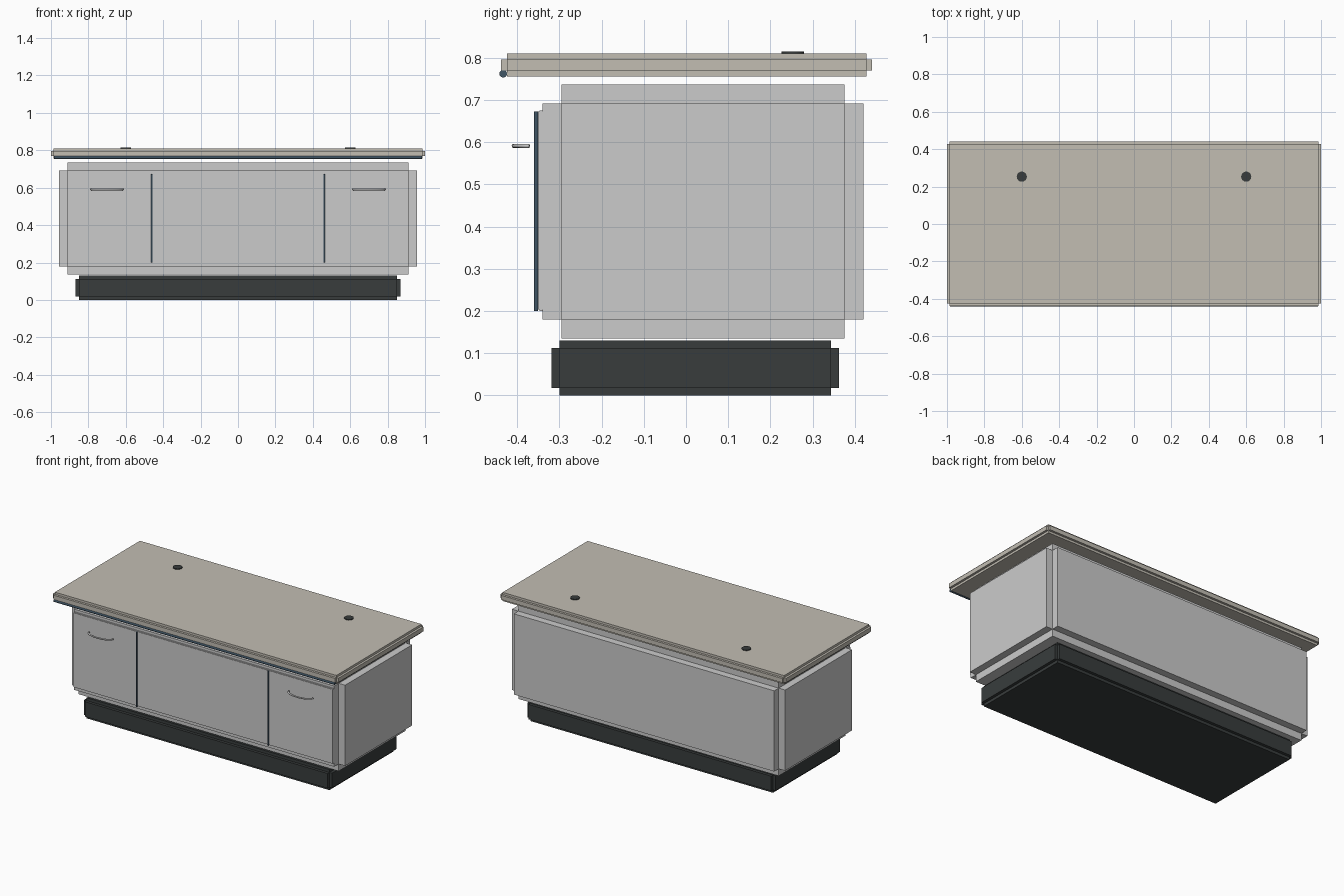
import bpy, bmesh, math
from mathutils import Matrix, Vector

if "Cube" in bpy.data.objects:
    bpy.data.objects.remove(bpy.data.objects["Cube"])


def material(name, rgb):
    m = bpy.data.materials.new(name)
    m.diffuse_color = (*rgb, 1)
    m.use_nodes = True
    m.node_tree.nodes["Principled BSDF"].inputs["Base Color"].default_value = m.diffuse_color
    return m


stone = material("worktop_beige", (0.54, 0.51, 0.45))
dark = material("plinth_dark", (0.04, 0.046, 0.046))
blue = material("trim_blue", (0.05, 0.09, 0.13))


def finish(bm, name, mat=None):
    bmesh.ops.recalc_face_normals(bm, faces=bm.faces)
    me = bpy.data.meshes.new(name)
    bm.to_mesh(me)
    bm.free()
    ob = bpy.data.objects.new(name, me)
    bpy.context.collection.objects.link(ob)
    if mat:
        me.materials.append(mat)
    return ob


def notched_box(name, lo, hi, n, mat=None):
    """Box whose twelve edges are cut back by a square rebate of size n."""
    bm = bmesh.new()
    inner = [(lo[i] + n, hi[i] - n) for i in range(3)]

    def quad(axis, value, a, ra, b, rb):
        pts = []
        for u, v in ((0, 0), (1, 0), (1, 1), (0, 1)):
            p = [0, 0, 0]
            p[axis], p[a], p[b] = value, ra[u], rb[v]
            pts.append(bm.verts.new(p))
        bm.faces.new(pts)

    for axis in range(3):
        a, b = (axis + 1) % 3, (axis + 2) % 3
        for outer, inn in ((lo[axis], inner[axis][0]), (hi[axis], inner[axis][1])):
            quad(axis, outer, a, inner[a], b, inner[b])
            depth = (outer, inn)
            for v in inner[a]:
                quad(a, v, axis, depth, b, inner[b])
            for v in inner[b]:
                quad(b, v, axis, depth, a, inner[a])
    bmesh.ops.remove_doubles(bm, verts=bm.verts, dist=1e-5)
    return finish(bm, name, mat)


def rod(name, p, q, r, sides=16, mat=None):
    """Capped cylinder between two points."""
    p, q = Vector(p), Vector(q)
    d = q - p
    bm = bmesh.new()
    rot = d.to_track_quat('Z', 'Y').to_matrix().to_4x4()
    bmesh.ops.create_cone(bm, cap_ends=True, segments=sides, radius1=r, radius2=r,
                          depth=d.length, matrix=Matrix.Translation((p + q) / 2) @ rot)
    for f in bm.faces:
        f.smooth = len(f.verts) == 4
    for e in bm.edges:
        e.smooth = all(len(f.verts) == 4 for f in e.link_faces)
    return finish(bm, name, mat)


# Plinth, cabinet body and worktop
notched_box("plinth", (-0.868, -0.318, 0), (0.868, 0.362, 0.13), 0.018, dark)
notched_box("cabinet_body", (-0.957, -0.34, 0.135), (0.957, 0.42, 0.736), 0.045)
notched_box("worktop", (-1, -0.438, 0.755), (1, 0.441, 0.81), 0.014, stone)

# Front panel
notched_box("front_panel", (-0.91, -0.35, 0.2), (0.91, -0.337, 0.675), 0.003)

# Trim along the worktop's front edge
rod("edge_trim", (-0.983, -0.433, 0.762), (0.983, -0.433, 0.762), 0.009, mat=blue)

for side, s in (("left", -1), ("right", 1)):
    # Upright strip dividing the doors
    rod(side + "_door_gap", (s * 0.461, -0.355, 0.2), (s * 0.461, -0.355, 0.672), 0.005, 12, blue)

    # Cable grommet in the worktop
    rod(side + "_grommet", (s * 0.6, 0.253, 0.808), (s * 0.6, 0.253, 0.815), 0.027, 32, dark)

    # Bowed door handle
    cu = bpy.data.curves.new(side + "_handle", 'CURVE')
    cu.dimensions = '3D'
    cu.bevel_depth = 0.005
    cu.bevel_resolution = 2
    cu.use_fill_caps = True
    sp = cu.splines.new('POLY')
    count = 17
    sp.points.add(count - 1)
    for i, pt in enumerate(sp.points):
        t = math.pi * i / (count - 1)
        pt.co = (s * 0.7 - 0.084 * math.cos(t), -0.371 - 0.037 * math.sin(t), 0.591, 1)
    ob = bpy.data.objects.new(side + "_handle", cu)
    bpy.context.collection.objects.link(ob)
